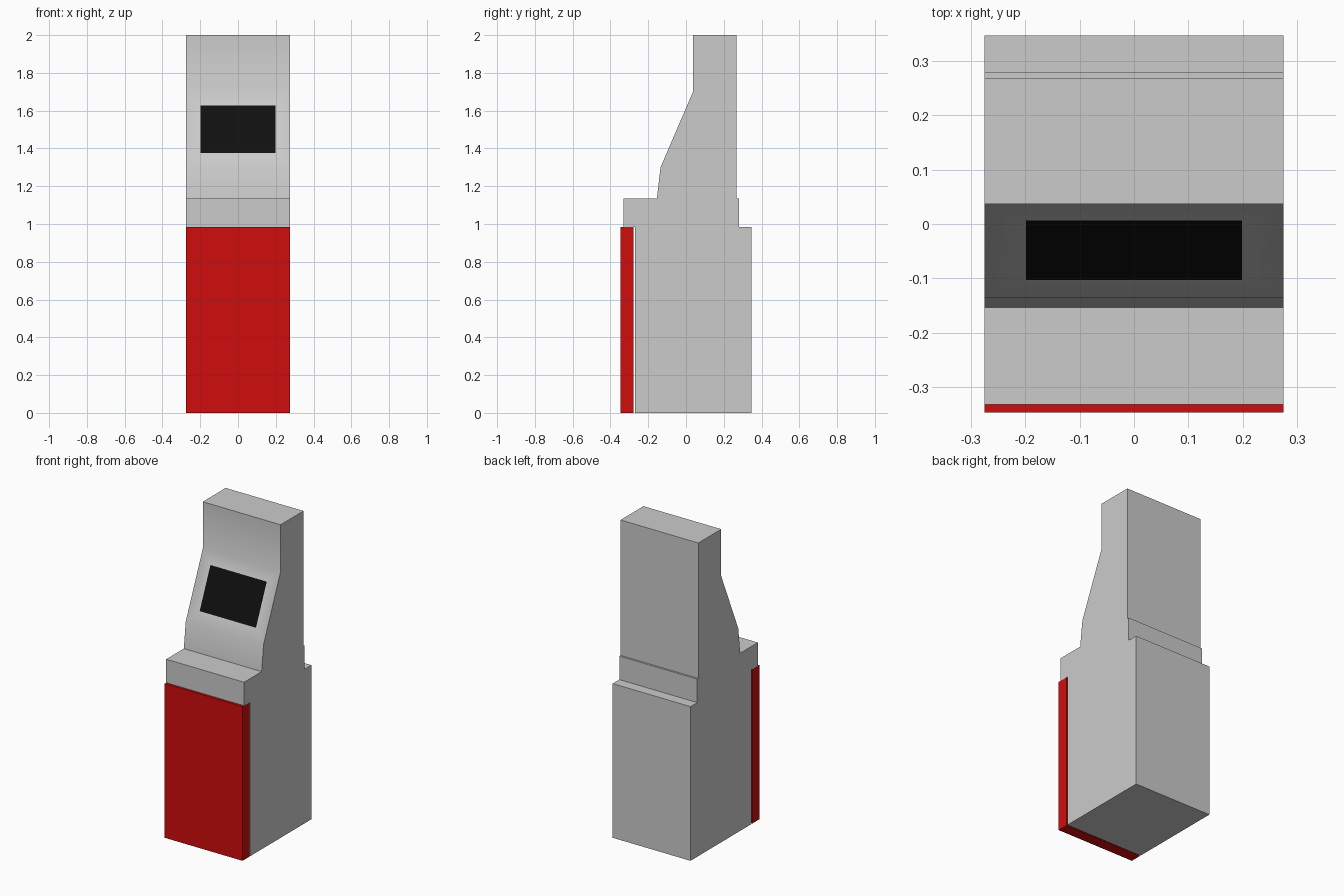
import bpy, bmesh, math
from mathutils import Vector

cube = bpy.data.objects.get("Cube")
if cube:
    bpy.data.objects.remove(cube, do_unlink=True)

HALF_WIDTH = 0.275


def make_material(name, colour):
    mat = bpy.data.materials.new(name)
    mat.use_nodes = True
    mat.diffuse_color = (*colour, 1)
    mat.node_tree.nodes["Principled BSDF"].inputs["Base Color"].default_value = (*colour, 1)
    return mat


grey = make_material("light grey", (0.6, 0.6, 0.6))
red = make_material("red", (0.63, 0.004, 0.004))
black = make_material("screen black", (0.005, 0.005, 0.005))


def extrude_profile(name, profile, mats, edit=None):
    """Side profile of (y, z) points, extruded across the full width."""
    bm = bmesh.new()
    base = bm.faces.new([bm.verts.new((-HALF_WIDTH, y, z)) for y, z in profile])
    side = bmesh.ops.extrude_face_region(bm, geom=[base])
    verts = [v for v in side["geom"] if isinstance(v, bmesh.types.BMVert)]
    bmesh.ops.translate(bm, verts=verts, vec=(2 * HALF_WIDTH, 0, 0))
    bmesh.ops.recalc_face_normals(bm, faces=bm.faces)
    if edit:
        edit(bm)
    mesh = bpy.data.meshes.new(name)
    bm.to_mesh(mesh)
    bm.free()
    for mat in mats:
        mesh.materials.append(mat)
    obj = bpy.data.objects.new(name, mesh)
    bpy.context.collection.objects.link(obj)
    return obj


def box(name, y0, y1, z0, z1, mat):
    return extrude_profile(name, [(y0, z0), (y1, z0), (y1, z1), (y0, z1)], [mat])


# Slope between the lower lip and the upright top
SLOPE_LOW, SLOPE_HIGH = Vector((0, -0.135, 1.30)), Vector((0, 0.037, 1.70))


def cut_screen(bm):
    """Inset a screen with clipped corners into the sloped front."""
    middle = (SLOPE_LOW + SLOPE_HIGH) / 2
    slope = min(bm.faces, key=lambda f: (f.calc_center_median() - middle).length
                + (0 if f.normal.y < -0.5 else 9))
    bmesh.ops.inset_individual(bm, faces=[slope], thickness=0.07)
    for v in slope.verts:
        z = 1.628 if v.co.z > middle.z else 1.375
        t = (z - SLOPE_LOW.z) / (SLOPE_HIGH.z - SLOPE_LOW.z)
        point = SLOPE_LOW.lerp(SLOPE_HIGH, t)
        v.co = (math.copysign(0.199, v.co.x), point.y, z)
    slope.material_index = 1
    bm.normal_update()


# Lower cabinet, front door and counter
box("cabinet", -0.27, 0.347, 0, 0.985, grey)
box("front_door", -0.347, -0.278, 0, 0.985, red)
box("counter", -0.332, 0.28, 0.985, 1.135, grey)

# Upper housing with the screen
housing = extrude_profile(
    "screen_housing",
    [(-0.154, 1.135), SLOPE_LOW.yz, SLOPE_HIGH.yz, (0.037, 2), (0.268, 2), (0.268, 1.135)],
    [grey, black], cut_screen)
bpy.ops.object.select_all(action="DESELECT")
housing.select_set(True)
bpy.context.view_layer.objects.active = housing
bpy.ops.object.shade_smooth_by_angle(angle=math.radians(30))
